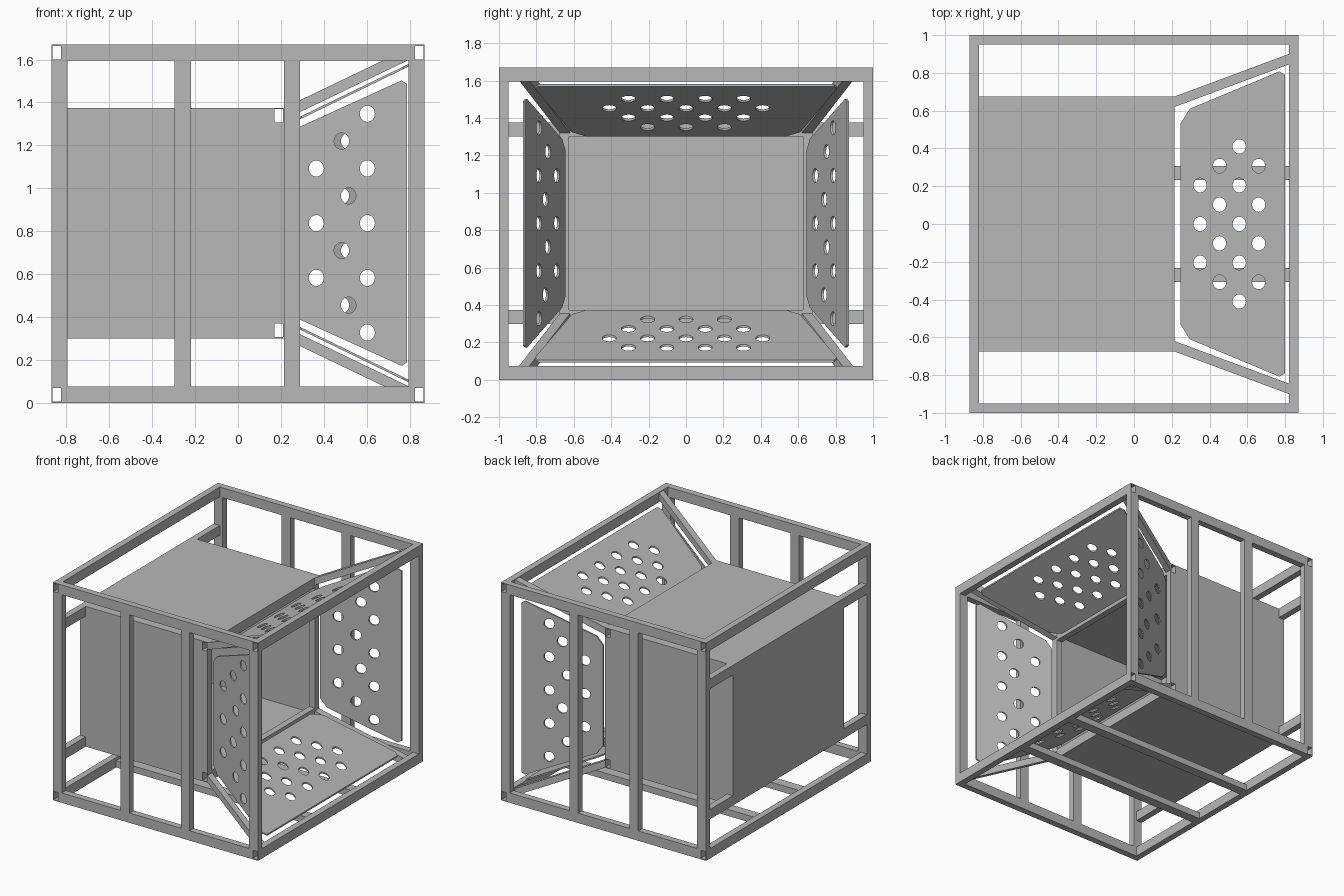
import bpy, bmesh, math
from mathutils import Vector

if "Cube" in bpy.data.objects:
    bpy.data.objects.remove(bpy.data.objects["Cube"], do_unlink=True)

steel = bpy.data.materials.new("grey steel")
steel.use_nodes = True
GREY = (0.48, 0.48, 0.48, 1)
steel.diffuse_color = GREY
steel.node_tree.nodes["Principled BSDF"].inputs["Base Color"].default_value = GREY

HX, HY, HZ = 0.87, 1.0, 1.67     # half length, half width, height
MID = 0.8375                     # middle height
T, W = 0.05, 0.075               # tube section


def finish(name, bm):
    bmesh.ops.recalc_face_normals(bm, faces=bm.faces)
    mesh = bpy.data.meshes.new(name)
    bm.to_mesh(mesh)
    bm.free()
    mesh.materials.append(steel)
    obj = bpy.data.objects.new(name, mesh)
    bpy.context.collection.objects.link(obj)
    return obj


def box(name, x, y, z):
    """Solid block from three (low, high) ranges."""
    bm = bmesh.new()
    bmesh.ops.create_cube(bm, size=1)
    for v in bm.verts:
        v.co = Vector([(r[0] + r[1]) / 2 + c * (r[1] - r[0])
                       for c, r in zip(v.co, (x, y, z))])
    return finish(name, bm)


def hollow_tube(name, x, z, half):
    """Open-ended rectangular tube running across the width."""
    wall = 0.006
    bm = bmesh.new()
    rings = []
    for y in (-half, half):
        for g in (0, wall):
            x0, x1, z0, z1 = x[0] + g, x[1] - g, z[0] + g, z[1] - g
            rings.append([bm.verts.new((a, y, b)) for a, b in
                          ((x0, z0), (x1, z0), (x1, z1), (x0, z1))])
    for a, b in ((0, 1), (2, 3), (0, 2), (1, 3)):
        for i in range(4):
            j = (i + 1) % 4
            bm.faces.new((rings[a][i], rings[a][j], rings[b][j], rings[b][i]))
    return finish(name, bm)


def side(s, lo, hi, mid=0):
    """Range mirrored about a middle value."""
    return tuple(sorted((mid + s * lo, mid + s * hi)))


def perforated_panel(name, outline, holes, place, thick=0.012):
    """Flat symmetric sheet with round holes, moved into position by place()."""
    bm = bmesh.new()
    loop = outline + [(x, -v) for x, v in reversed(outline)]
    loops = [loop]
    for hx, hv in holes:
        loops.append([(hx + 0.035 * math.cos(a), hv + 0.038 * math.sin(a))
                      for a in (math.tau * i / 24 for i in range(24))])
    edges = []
    for pts in loops:
        vs = [bm.verts.new((x, v, 0)) for x, v in pts]
        edges += [bm.edges.new((vs[i - 1], vs[i])) for i in range(len(vs))]
    bmesh.ops.triangle_fill(bm, edges=edges, use_beauty=True, normal=(0, 0, 1))
    ext = bmesh.ops.extrude_face_region(bm, geom=bm.faces[:])
    for g in ext["geom"]:
        if isinstance(g, bmesh.types.BMVert):
            g.co.z = thick
    for v in bm.verts:
        v.co = place(*v.co)
    return finish(name, bm)


def sloped_bar(name, sy, sz):
    """Diagonal bar from the chamber mouth to a frame corner."""
    bm = bmesh.new()
    ends = []
    for x, y, z in ((0.215, 0.62, 0.4825), (0.82, 0.845, 0.7725)):
        ends.append([bm.verts.new((x, sy * (y + a), MID + sz * (z + b)))
                     for a, b in ((0, 0), (0.055, 0), (0.055, 0.055), (0, 0.055))])
    for i in range(4):
        j = (i + 1) % 4
        bm.faces.new((ends[0][i], ends[0][j], ends[1][j], ends[1][i]))
    bm.faces.new(ends[0])
    bm.faces.new(ends[1])
    return finish(name, bm)


LEVELS = (("lower", (0, W)), ("upper", (HZ - W, HZ)))
CHAMBER = (("lower", (0.3, 0.375)), ("upper", (1.3, 1.375)))

# Outer frame
for level, z in LEVELS:
    for s, end in ((-1, "rear"), (1, "mouth")):
        hollow_tube(f"{level}_{end}_cross_tube", side(s, HX - T, HX), z, HY)
    for s in (-1, 1):
        box(f"{level}_long_rail", (-HX + T, HX - T), side(s, HY - T, HY), z)
for s in (-1, 1):
    for x in (-HX, -0.295, 0.215, HX - W):
        box("frame_post", (x, x + W), side(s, HY - T, HY), (W, HZ - W))
    box("floor_bearer", (-HX + T, HX - T), side(s, 0.232, 0.307), (0, T))

# Chamber: rear rails, mouth ring and sheet walls
BY = 0.675
for level, z in CHAMBER:
    box(f"{level}_rear_rail", (-HX, -HX + T), (-HY + T, HY - T), z)
    hollow_tube(f"{level}_mouth_tube", (0.165, 0.215), z, BY)
for s in (-1, 1):
    box("mouth_upright", (0.165, 0.215), side(s, BY - T, BY), (0.375, 1.3))
    box("rear_upright", (-HX, -HX + T), side(s, BY - T, BY), (0.375, 1.3))
    box("chamber_side", (-HX + T, 0.165), side(s, BY - 0.01, BY), (0.3, 1.375))
    box("chamber_cover", (-HX + T, 0.165), (-BY + 0.01, BY - 0.01),
        side(s, 0.5275, 0.5375, MID))
box("chamber_back", (-HX, -HX + 0.01), (-BY + T, BY - T), (0.375, 1.3))

# Funnel bars
for sy in (-1, 1):
    for sz in (-1, 1):
        sloped_bar("funnel_bar", sy, sz)

# Funnel top and bottom sheets
flat_outline = [(0.245, 0.53), (0.295, 0.61), (0.77, 0.808), (0.8, 0.79)]
flat_holes = [(x, 0.1025 * k) for x, ks in
              ((0.35, (-2, 0, 2)), (0.453, (-3, -1, 1, 3)),
               (0.557, (-4, -2, 0, 2, 4)), (0.66, (-3, -1, 1, 3))) for k in ks]
for s, name in ((-1, "funnel_bottom_sheet"), (1, "funnel_top_sheet")):
    perforated_panel(name, flat_outline, flat_holes,
                     lambda x, v, w, s=s: Vector(
                         (x, v, MID + s * (0.4625 + 0.486 * (x - 0.245) + w))))

# Funnel side sheets, the middle row of holes slightly staggered
side_outline = [(0.245, 0.385), (0.29, 0.45), (0.762, 0.665), (0.787, 0.65)]
side_holes = [(x, 0.255 * k) for x, ks in
              ((0.365, (-1, 0, 1)), (0.603, (-2, -1, 0, 1, 2))) for k in ks]
side_holes += [(x, 0.255 * k) for x, k in
               ((0.483, 1.5), (0.515, 0.5), (0.483, -0.5), (0.515, -1.5))]
for s, name in ((-1, "funnel_front_sheet"), (1, "funnel_back_sheet")):
    perforated_panel(name, side_outline, side_holes,
                     lambda x, v, w, s=s: Vector(
                         (x, s * (0.643 + 0.4 * (x - 0.245) + w), MID - s * v)))
